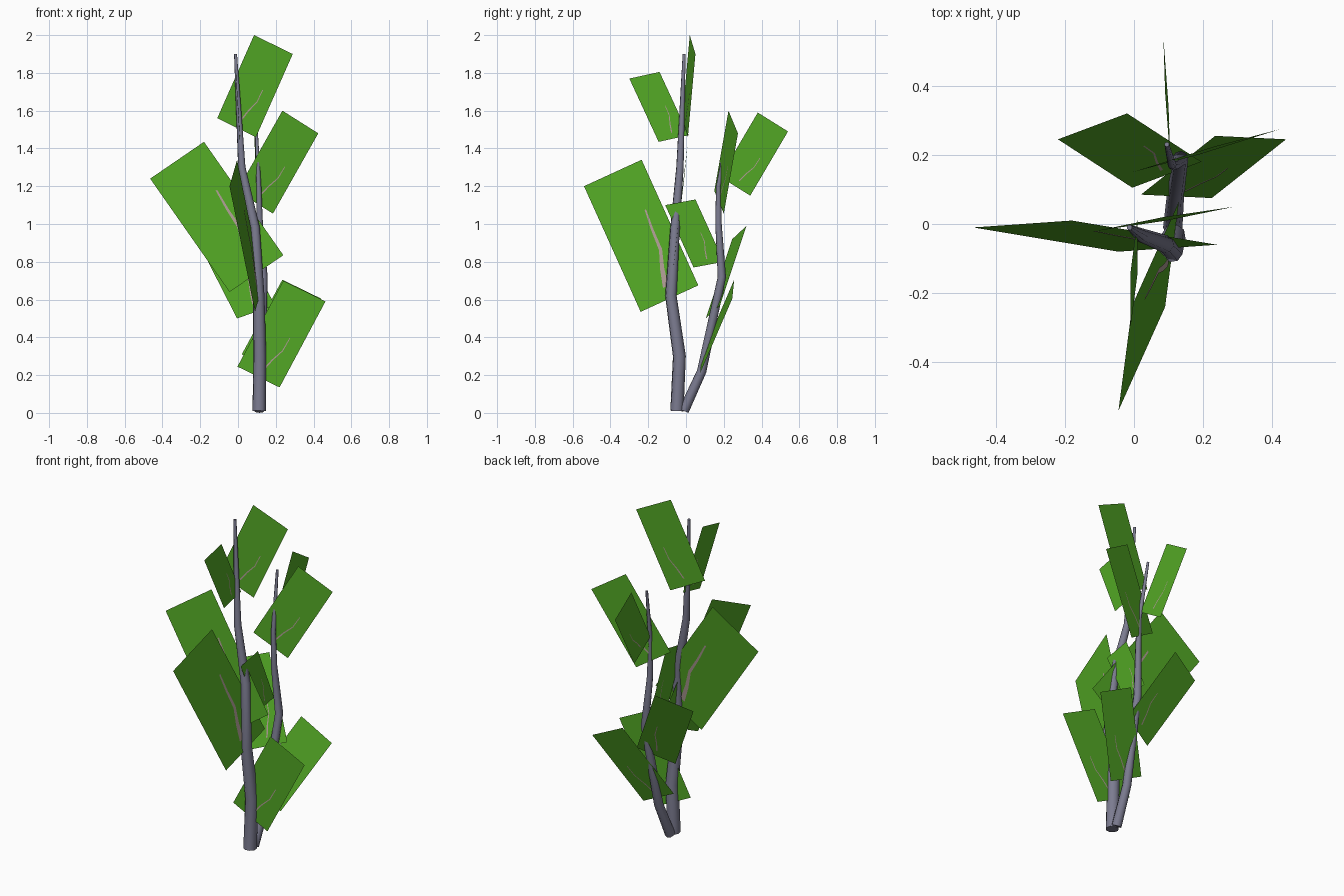
import bpy
from mathutils import Vector

if "Cube" in bpy.data.objects:
    bpy.data.objects.remove(bpy.data.objects["Cube"])


def material(name, color):
    m = bpy.data.materials.new(name)
    m.diffuse_color = (*color, 1)
    m.use_nodes = True
    m.node_tree.nodes["Principled BSDF"].inputs["Base Color"].default_value = m.diffuse_color
    return m


LEAF = material("leaf green", (0.085, 0.385, 0.018))
BARK = material("grey bark", (0.20, 0.20, 0.28))
TWIG = material("pale twig", (0.42, 0.33, 0.29))


def mesh_object(name, verts, faces, mat):
    me = bpy.data.meshes.new(name)
    me.from_pydata([tuple(v) for v in verts], [], faces)
    me.materials.append(mat)
    ob = bpy.data.objects.new(name, me)
    bpy.context.collection.objects.link(ob)
    return ob


def stem(name, points):
    """Tapered round stem through (x, y, z, radius) points."""
    cu = bpy.data.curves.new(name, 'CURVE')
    cu.dimensions = '3D'
    cu.bevel_depth = 1.0
    cu.bevel_resolution = 2
    cu.use_fill_caps = True
    sp = cu.splines.new('POLY')
    sp.points.add(len(points) - 1)
    for p, (x, y, z, r) in zip(sp.points, points):
        p.co = (x, y, z, 1)
        p.radius = r
    sp.use_smooth = True
    cu.materials.append(BARK)
    ob = bpy.data.objects.new(name, cu)
    bpy.context.collection.objects.link(ob)


# Two stems
stem("tall_stem", [(0.112, -0.048, 0.01, 0.036), (0.115, -0.035, 0.30, 0.035),
                   (0.11, -0.08, 0.62, 0.031), (0.09, -0.058, 0.98, 0.026),
                   (0.02, -0.032, 1.30, 0.02), (-0.013, -0.01, 1.90, 0.008)])
stem("short_stem", [(0.112, -0.012, 0.012, 0.028), (0.12, 0.083, 0.22, 0.025),
                    (0.135, 0.19, 0.72, 0.022), (0.115, 0.172, 1.0, 0.017),
                    (0.11, 0.172, 1.2, 0.013), (0.095, 0.23, 1.54, 0.007)])

# Leaf cards: top left, top right, bottom right (the fourth corner follows)
CARDS = {
    "top_leaf": [(0.085, 0.02, 2.0), (0.29, 0.05, 1.90), (0.095, 0.01, 1.46)],
    "upper_right_leaf": [(0.235, 0.225, 1.60), (0.425, 0.275, 1.48), (0.185, 0.20, 1.055)],
    "big_front_leaf": [(-0.045, -0.54, 1.20), (-0.005, -0.235, 1.34), (0.13, 0.065, 0.675)],
    "big_left_leaf": [(-0.465, -0.01, 1.24), (-0.18, 0.01, 1.435), (0.24, -0.06, 0.835)],
    "low_back_leaf": [(0.235, 0.255, 0.705), (0.44, 0.245, 0.605), (0.225, 0.075, 0.21)],
    "mid_back_leaf": [(-0.22, 0.245, 0.92), (-0.02, 0.32, 0.99), (0.195, 0.18, 0.57)],
    "low_front_leaf": [(0.24, -0.04, 0.70), (0.463, -0.04, 0.59), (0.22, -0.04, 0.135)],
    "upper_front_leaf": [(-0.01, -0.30, 1.77), (-0.01, -0.14, 1.805), (0.01, 0.015, 1.47)],
    "upper_back_leaf": [(0.09, 0.38, 1.59), (0.085, 0.54, 1.49), (0.10, 0.34, 1.15)],
    "inner_leaf": [(0.095, -0.11, 1.10), (0.095, 0.05, 1.13), (0.095, 0.20, 0.80)],
}
# Twig path on a card: across from the middle, along from the base, half width
PATH = [(0.02, 0.09, 0.020), (0.09, 0.22, 0.016), (0.19, 0.35, 0.012),
        (0.20, 0.50, 0.009), (0.23, 0.66, 0.006)]

for name, corners in CARDS.items():
    a, b, c = (Vector(p) for p in corners)
    d = a + c - b
    mesh_object(name, [a, b, c, d], [(0, 3, 2, 1)], LEAF)

    # Thin twig ribbon on both sides of the card
    across, along = b - a, a - d
    normal = across.cross(along).normalized()
    base = (c + d) / 2
    big = name.startswith("big")
    path = PATH if big else PATH[:4]
    scale = 1.0 if big else 0.45
    verts, faces = [], []
    for side in (0.0015, -0.0015):
        start = len(verts)
        for s, t, w in path:
            p = base + across * s + along * t + normal * side
            half = across.normalized() * (w * scale * along.length)
            verts += [p - half, p + half]
        for i in range(start, len(verts) - 2, 2):
            quad = (i, i + 1, i + 3, i + 2)
            faces.append(quad if side > 0 else quad[::-1])
    mesh_object(name.replace("leaf", "twig"), verts, faces, TWIG)
